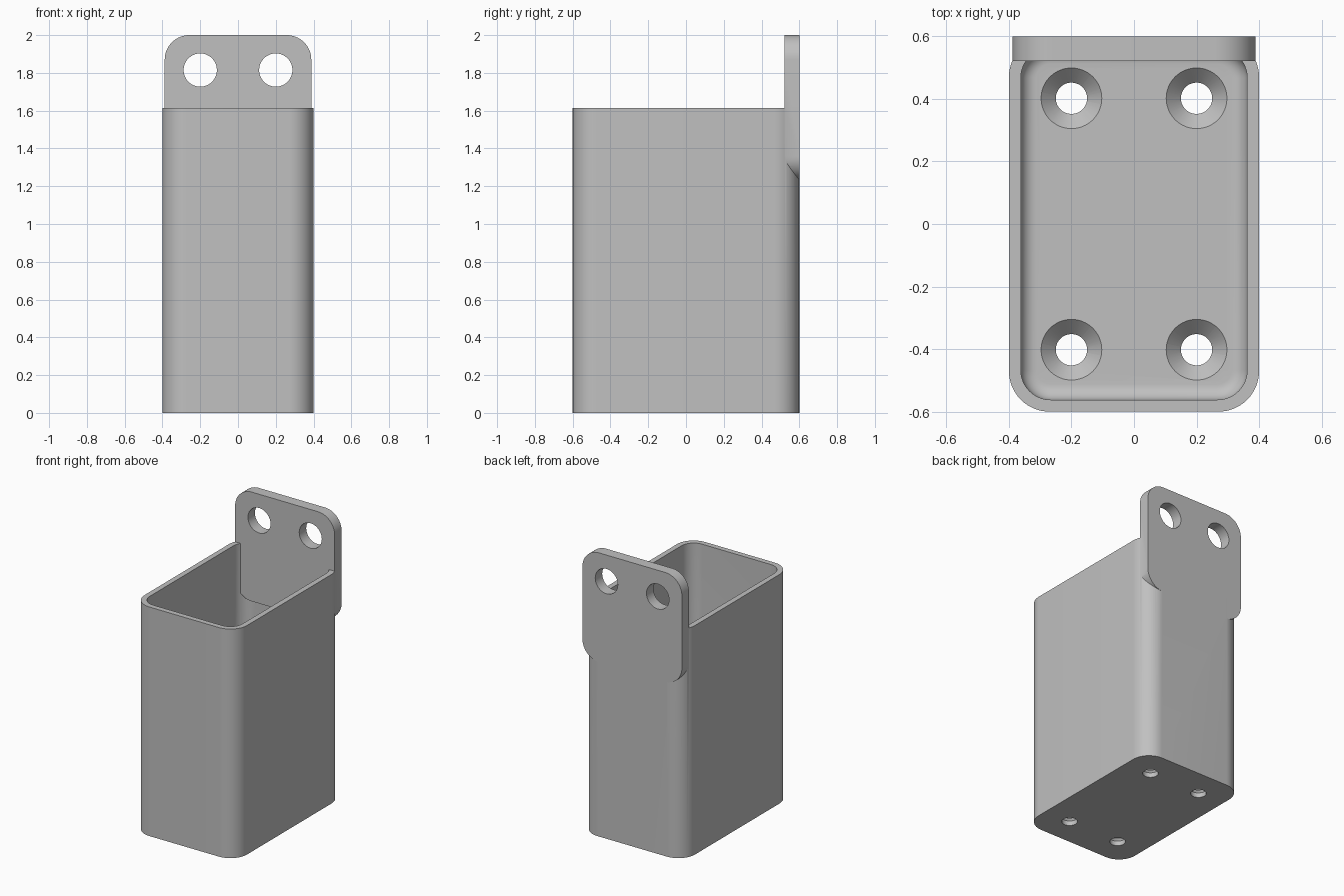
import bpy, bmesh, math
from mathutils import Matrix

cube = bpy.data.objects.get("Cube")
if cube:
    bpy.data.objects.remove(cube, do_unlink=True)

grey = bpy.data.materials.new("plain grey")
grey.use_nodes = True
colour = (0.53, 0.53, 0.53, 1)
grey.diffuse_color = colour
grey.node_tree.nodes["Principled BSDF"].inputs["Base Color"].default_value = colour


def finish(bm, name):
    bmesh.ops.recalc_face_normals(bm, faces=bm.faces[:])
    mesh = bpy.data.meshes.new(name)
    bm.to_mesh(mesh)
    bm.free()
    mesh.materials.append(grey)
    ob = bpy.data.objects.new(name, mesh)
    bpy.context.collection.objects.link(ob)
    return ob


def rounded_box(name, lo, hi, axis, radius, floor_fillet=0):
    """Box with the edges along one axis rounded, and optionally its bottom rim."""
    bm = bmesh.new()
    bmesh.ops.create_cube(bm, size=1)
    for v in bm.verts:
        v.co = [(a + b) / 2 + c * (b - a) for a, b, c in zip(lo, hi, v.co)]
    edges = [e for e in bm.edges
             if abs((e.verts[0].co - e.verts[1].co).normalized()[axis]) > 0.9]
    bmesh.ops.bevel(bm, geom=edges, offset=radius, segments=16,
                    profile=0.5, affect='EDGES')
    if floor_fillet:
        rim = [e for e in bm.edges if all(abs(v.co.z - lo[2]) < 1e-4 for v in e.verts)]
        bmesh.ops.bevel(bm, geom=rim, offset=floor_fillet, segments=8,
                        profile=0.5, affect='EDGES')
    return finish(bm, name)


def cone(name, r1, r2, depth, matrix):
    bm = bmesh.new()
    bmesh.ops.create_cone(bm, cap_ends=True, segments=64, radius1=r1,
                          radius2=r2, depth=depth, matrix=matrix)
    return finish(bm, name)


def combine(target, tool, operation):
    mod = target.modifiers.new(tool.name, 'BOOLEAN')
    mod.operation, mod.object, mod.solver = operation, tool, 'EXACT'
    bpy.context.view_layer.objects.active = target
    bpy.ops.object.modifier_apply(modifier=mod.name)
    bpy.data.objects.remove(tool, do_unlink=True)


# Hollow bin with a filleted floor
floor = 0.08
holder = rounded_box("wall_holder", (-0.4, -0.6, 0), (0.4, 0.6, 1.615), 2, 0.13)
cavity = rounded_box("cavity", (-0.362, -0.562, floor), (0.362, 0.562, 1.8), 2, 0.095, 0.05)
combine(holder, cavity, 'DIFFERENCE')

# Mounting plate fused into the back wall
plate = rounded_box("mounting_plate", (-0.388, 0.522, 1.23), (0.388, 0.6, 2), 1, 0.13)
combine(holder, plate, 'UNION')

# Screw holes in the plate, countersunk holes in the floor
turn = Matrix.Rotation(math.pi / 2, 4, 'X')
for x in (-0.2, 0.2):
    combine(holder, cone("plate_hole", 0.088, 0.088, 0.3,
                         Matrix.Translation((x, 0.56, 1.815)) @ turn), 'DIFFERENCE')
    for y in (-0.402, 0.402):
        combine(holder, cone("floor_hole", 0.05, 0.05, 0.3,
                             Matrix.Translation((x, y, 0))), 'DIFFERENCE')
        combine(holder, cone("countersink", 0.047, 0.107, 0.06,
                             Matrix.Translation((x, y, floor - 0.02))), 'DIFFERENCE')

# Smooth curves, crisp edges
bpy.ops.object.select_all(action='DESELECT')
holder.select_set(True)
bpy.context.view_layer.objects.active = holder
bpy.ops.object.shade_smooth_by_angle(angle=math.radians(30))
